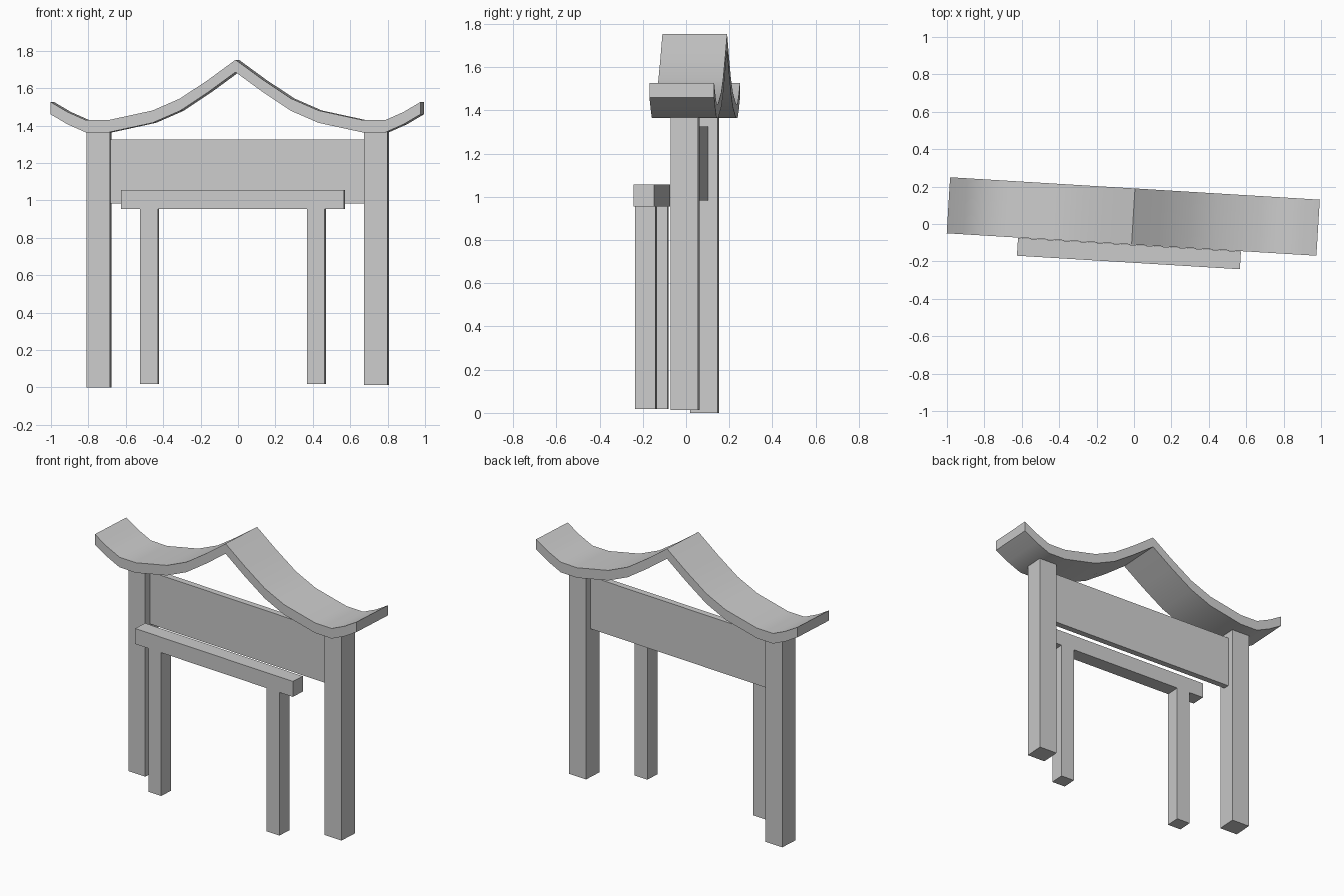
import bpy, bmesh, math
from mathutils import Matrix

if "Cube" in bpy.data.objects:
    bpy.data.objects.remove(bpy.data.objects["Cube"])

# The whole gate is turned slightly about z
PLACE = Matrix.Translation((0, 0.04, 0)) @ Matrix.Rotation(math.radians(-3.47), 4, 'Z')


def finish(name, bm):
    bmesh.ops.recalc_face_normals(bm, faces=bm.faces)
    mesh = bpy.data.meshes.new(name)
    bm.to_mesh(mesh)
    bm.free()
    ob = bpy.data.objects.new(name, mesh)
    ob.matrix_world = PLACE
    bpy.context.collection.objects.link(ob)
    return ob


def box(name, x, y, z):
    """Box from (min, max) ranges in the gate's own axes."""
    bm = bmesh.new()
    bmesh.ops.create_cube(bm, size=1)
    for v in bm.verts:
        v.co = [r[0] if c < 0 else r[1] for c, r in zip(v.co, (x, y, z))]
    return finish(name, bm)


# Main posts
P = 0.0635
for name, cx, z0 in (("left_post", -0.745, 0.0), ("right_post", 0.741, 0.013)):
    box(name, (cx - P, cx + P), (-P, P), (z0, 1.37))

# Thin panel between the posts
box("cross_panel", (-0.70, 0.70), (-0.02, 0.02), (0.983, 1.325))

# Small front frame: beam on two legs
CX, L, Y = -0.015, 0.0475, (-0.247, -0.152)
box("front_beam", (CX - 0.597, CX + 0.597), Y, (0.955, 1.056))
for name, s in (("front_left_leg", -1), ("front_right_leg", 1)):
    c = CX + s * 0.447
    box(name, (c - L, c + L), Y, (0.018, 0.956))

# Curved roof: mirrored half profile, constant vertical thickness
half = [(0, 1.752), (0.145, 1.646), (0.297, 1.545), (0.444, 1.481),
        (0.679, 1.43), (0.803, 1.43), (0.90, 1.473), (0.99, 1.526)]
top = [(-x, z) for x, z in reversed(half[1:])] + half
outline = []
for i, (x, z) in enumerate(top):
    outline.append((x - 0.004, z))
bm = bmesh.new()
rows = [[bm.verts.new((x, y, z - d)) for x, z in outline]
        for y, d in ((-0.15, 0), (0.15, 0), (0.15, 0.066), (-0.15, 0.066))]
for a, b in zip(rows, rows[1:] + rows[:1]):
    for i in range(len(a) - 1):
        bm.faces.new((a[i], a[i + 1], b[i + 1], b[i]))
for i in (0, -1):
    bm.faces.new([r[i] for r in rows])
roof = finish("roof", bm)
bpy.context.view_layer.objects.active = roof
roof.select_set(True)
bpy.ops.object.shade_smooth_by_angle(angle=math.radians(30))
